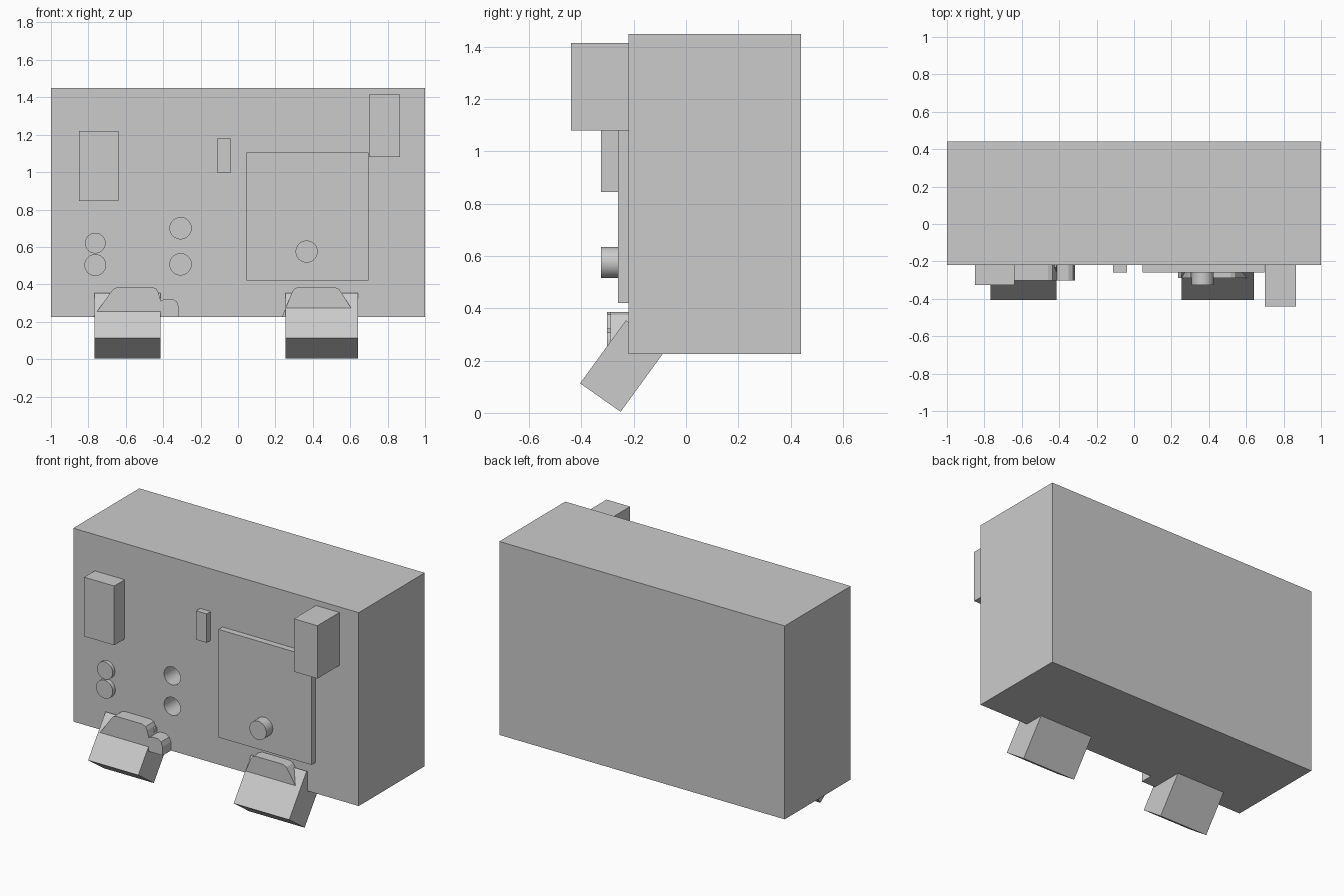
import bpy, bmesh, math
from mathutils import Matrix

if "Cube" in bpy.data.objects:
    bpy.data.objects.remove(bpy.data.objects["Cube"])

FRONT = -0.22    # y of the cabinet's front face
EMBED = 0.02     # how far add-on parts sink into the cabinet


def finish(name, bm, smooth=False):
    bmesh.ops.recalc_face_normals(bm, faces=bm.faces[:])
    mesh = bpy.data.meshes.new(name)
    bm.to_mesh(mesh)
    bm.free()
    ob = bpy.data.objects.new(name, mesh)
    bpy.context.collection.objects.link(ob)
    if smooth:
        smooth_sharp(ob)
    return ob


def smooth_sharp(ob):
    bpy.ops.object.select_all(action='DESELECT')
    ob.select_set(True)
    bpy.context.view_layer.objects.active = ob
    bpy.ops.object.shade_smooth_by_angle(angle=math.radians(30))


def box(name, x0, x1, y0, y1, z0, z1):
    bm = bmesh.new()
    m = Matrix.Translation(((x0 + x1) / 2, (y0 + y1) / 2, (z0 + z1) / 2))
    m = m @ Matrix.Diagonal((x1 - x0, y1 - y0, z1 - z0, 1))
    bmesh.ops.create_cube(bm, size=1, matrix=m)
    return finish(name, bm)


def disc(name, x, z, r, y0, y1):
    bm = bmesh.new()
    m = Matrix.Translation((x, (y0 + y1) / 2, z)) @ Matrix.Rotation(math.pi / 2, 4, 'X')
    bmesh.ops.create_cone(bm, cap_ends=True, segments=48, radius1=r, radius2=r,
                          depth=y1 - y0, matrix=m)
    return finish(name, bm, smooth=True)


def prism(name, points, offset):
    """Closed profile of 3D points swept along offset."""
    bm = bmesh.new()
    face = bm.faces.new([bm.verts.new(p) for p in points])
    new = bmesh.ops.extrude_face_region(bm, geom=[face])['geom']
    bmesh.ops.translate(bm, vec=offset,
                        verts=[g for g in new if isinstance(g, bmesh.types.BMVert)])
    return finish(name, bm)


# Cabinet
cabinet = box("cabinet", -1, 1, FRONT, 0.44, 0.225, 1.45)

# Two round sockets bored into the front
for z in (0.70, 0.507):
    cutter = disc("socket_cutter", -0.307, z, 0.057, FRONT - 0.1, FRONT + 0.2)
    cutter.hide_render = True
    mod = cabinet.modifiers.new("socket", 'BOOLEAN')
    mod.operation = 'DIFFERENCE'
    mod.solver = 'EXACT'
    mod.object = cutter
    bpy.context.view_layer.objects.active = cabinet
    bpy.ops.object.modifier_apply(modifier=mod.name)
    bpy.data.objects.remove(cutter)
smooth_sharp(cabinet)

# Boxes on the front: name, x range, z range, front y
for name, x0, x1, z0, z1, y in (
        ("corner_box", 0.70, 0.865, 1.08, 1.415, -0.44),
        ("tall_box", -0.85, -0.64, 0.845, 1.22, -0.325),
        ("small_box", -0.112, -0.037, 0.997, 1.18, -0.26),
        ("front_panel", 0.045, 0.697, 0.42, 1.104, -0.26)):
    box(name, x0, x1, y, FRONT + EMBED, z0, z1)

# Round buttons and knob
disc("upper_button", -0.763, 0.62, 0.055, -0.243, FRONT + EMBED)
disc("lower_button", -0.763, 0.503, 0.058, -0.247, FRONT + EMBED)
disc("panel_knob", 0.367, 0.575, 0.059, -0.325, FRONT + EMBED)

# Slanted feet, reaching up into the cabinet
foot = [(-0.405, 0.113), (-0.25, 0.004), (-0.075, 0.245), (-0.23, 0.354)]
for name, x0, x1 in (("left_foot", -0.767, -0.415), ("right_foot", 0.253, 0.642)):
    prism(name, [(x0, y, z) for y, z in foot], (x1 - x0, 0, 0))

# Brackets above the feet
left = [(-0.775, 0.225), (-0.675, 0.365), (-0.662, 0.378), (-0.64, 0.386),
        (-0.46, 0.386), (-0.436, 0.376), (-0.425, 0.355), (-0.413, 0.312),
        (-0.39, 0.322), (-0.35, 0.322), (-0.327, 0.308), (-0.317, 0.28), (-0.315, 0.225)]
right = [(0.235, 0.225), (0.29, 0.36), (0.302, 0.378), (0.325, 0.386),
         (0.515, 0.386), (0.54, 0.375), (0.55, 0.36), (0.635, 0.225)]
for name, profile, y in (("left_bracket", left, -0.303), ("right_bracket", right, -0.288)):
    prism(name, [(x, y, z) for x, z in profile], (0, FRONT + EMBED - y, 0))
